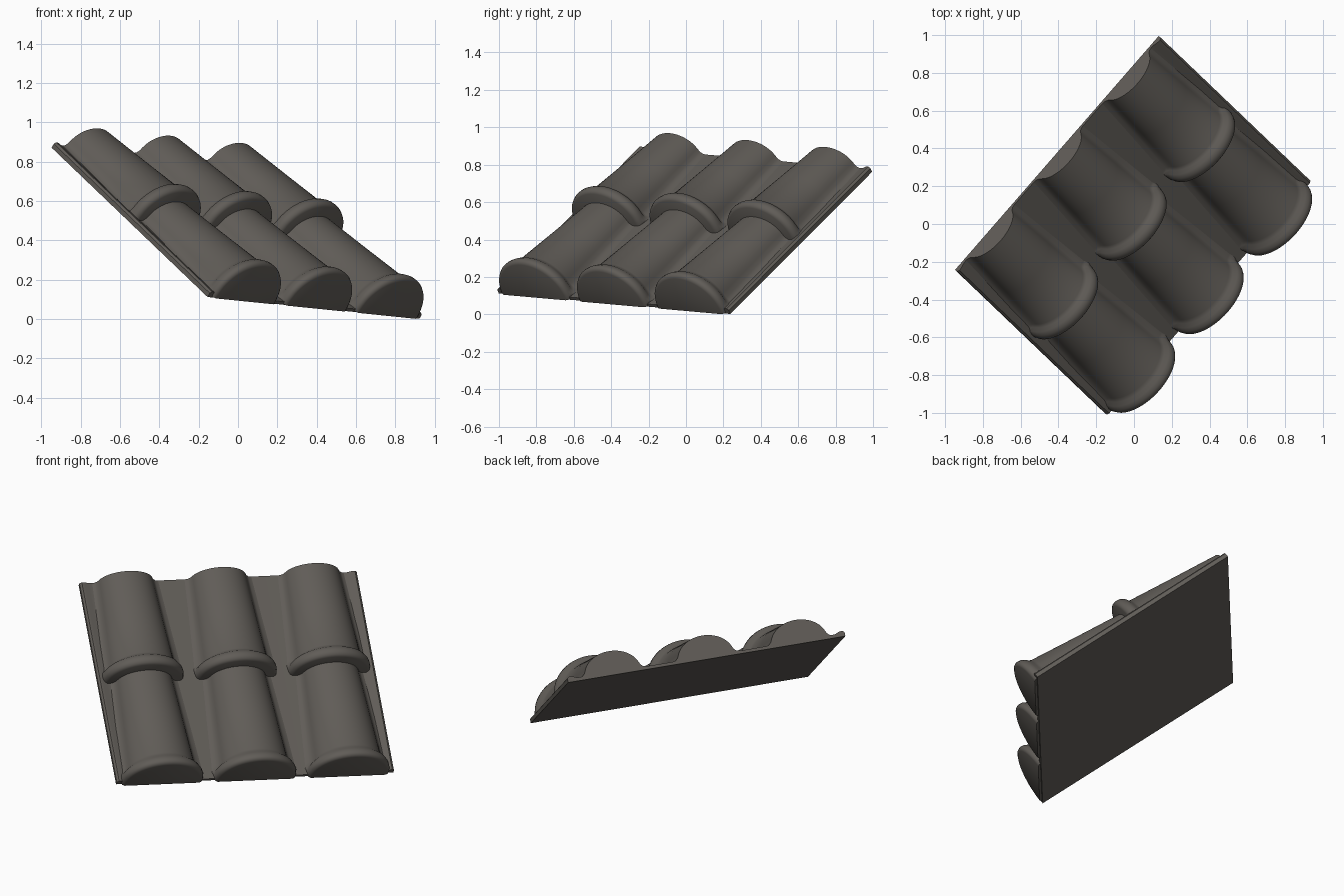
import bpy, bmesh, math
from mathutils import Vector

if "Cube" in bpy.data.objects:
    bpy.data.objects.remove(bpy.data.objects["Cube"])

# Roof frame: U runs across the tiles, V runs down the slope, N points out of the roof
ORIGIN = Vector((-0.945, -0.245, 0.876))
U = Vector((1.08, 1.24, -0.11)).normalized()
V = Vector((0.80, -0.75, -0.76))
V = (V - U * V.dot(U)).normalized()
N = V.cross(U).normalized()
WIDTH, LENGTH = 1.645, 1.334
CENTRES = [WIDTH / 2 + i * 0.553 for i in (-1, 0, 1)]

clay = bpy.data.materials.new("dark_clay")
clay.diffuse_color = (0.118, 0.108, 0.096, 1)
clay.use_nodes = True
clay.node_tree.nodes["Principled BSDF"].inputs["Base Color"].default_value = clay.diffuse_color


def place(u, v, h):
    return ORIGIN + U * u + V * v + N * h


def loft(name, sections, angle=40):
    """Skin closed cross-sections of equal point count and cap both ends."""
    bm = bmesh.new()
    rings = [[bm.verts.new(place(*p)) for p in s] for s in sections]
    n = len(rings[0])
    for a, b in zip(rings, rings[1:]):
        for i in range(n):
            j = (i + 1) % n
            bm.faces.new((a[i], a[j], b[j], b[i]))
    bm.faces.new(rings[0])
    bm.faces.new(rings[-1])
    bmesh.ops.recalc_face_normals(bm, faces=bm.faces)
    mesh = bpy.data.meshes.new(name)
    bm.to_mesh(mesh)
    bm.free()
    mesh.materials.append(clay)
    obj = bpy.data.objects.new(name, mesh)
    bpy.context.collection.objects.link(obj)
    bpy.ops.object.select_all(action='DESELECT')
    obj.select_set(True)
    bpy.context.view_layer.objects.active = obj
    bpy.ops.object.shade_smooth_by_angle(angle=math.radians(angle))
    return obj


def barrel_section(c, v, w, h, flare):
    """Half-round arch; flare spreads its feet softly into the trough."""
    foot = [(1 + 0.25 * flare, 0), (1 + 0.09 * flare, 0.05), (0.985 + 0.02 * flare, 0.16)]
    arch = [(math.cos(math.radians(a)), math.sin(math.radians(a))) for a in range(18, 163, 6)]
    pts = foot + arch + [(-s, f) for s, f in reversed(foot)]
    base = 0.010
    return [(c + s * w, v, base + f * (h - base)) for s, f in pts] + \
           [(c - w, v, 0.0), (c + w, v, 0.0)]


# Flat-bottomed plate with a raised lip along both sides
half = [(0, -0.006), (0, 0.018), (0.012, 0.028), (0.03, 0.026), (0.055, 0.015), (0.09, 0.012)]
profile = half + [(WIDTH - u, h) for u, h in reversed(half)]
loft("base_plate", [[(u, v, h) for u, h in profile] for v in (0, LENGTH)])

# Tapered tile stations: distance down slope, half width, height, foot flare
UPPER = [(0.0, 0.165, 0.135, 1), (0.30, 0.180, 0.160, 1), (0.575, 0.195, 0.184, 1),
         (0.592, 0.206, 0.195, 0.8), (0.605, 0.226, 0.211, 0.4), (0.625, 0.238, 0.221, 0.1),
         (0.645, 0.240, 0.223, 0), (0.662, 0.234, 0.217, 0), (0.672, 0.218, 0.204, 0)]
LOWER = [(0.62, 0.165, 0.142, 1), (0.95, 0.185, 0.170, 1), (1.255, 0.202, 0.198, 1),
         (1.275, 0.212, 0.207, 0.8), (1.292, 0.230, 0.221, 0.4), (1.312, 0.240, 0.230, 0.1),
         (1.330, 0.241, 0.232, 0), (1.343, 0.235, 0.226, 0), (1.350, 0.222, 0.212, 0)]

for i, c in enumerate(CENTRES, 1):
    for row, stations in (("upper", UPPER), ("lower", LOWER)):
        loft(f"{row}_barrel_tile_{i}", [barrel_section(c, *s) for s in stations], 50)
